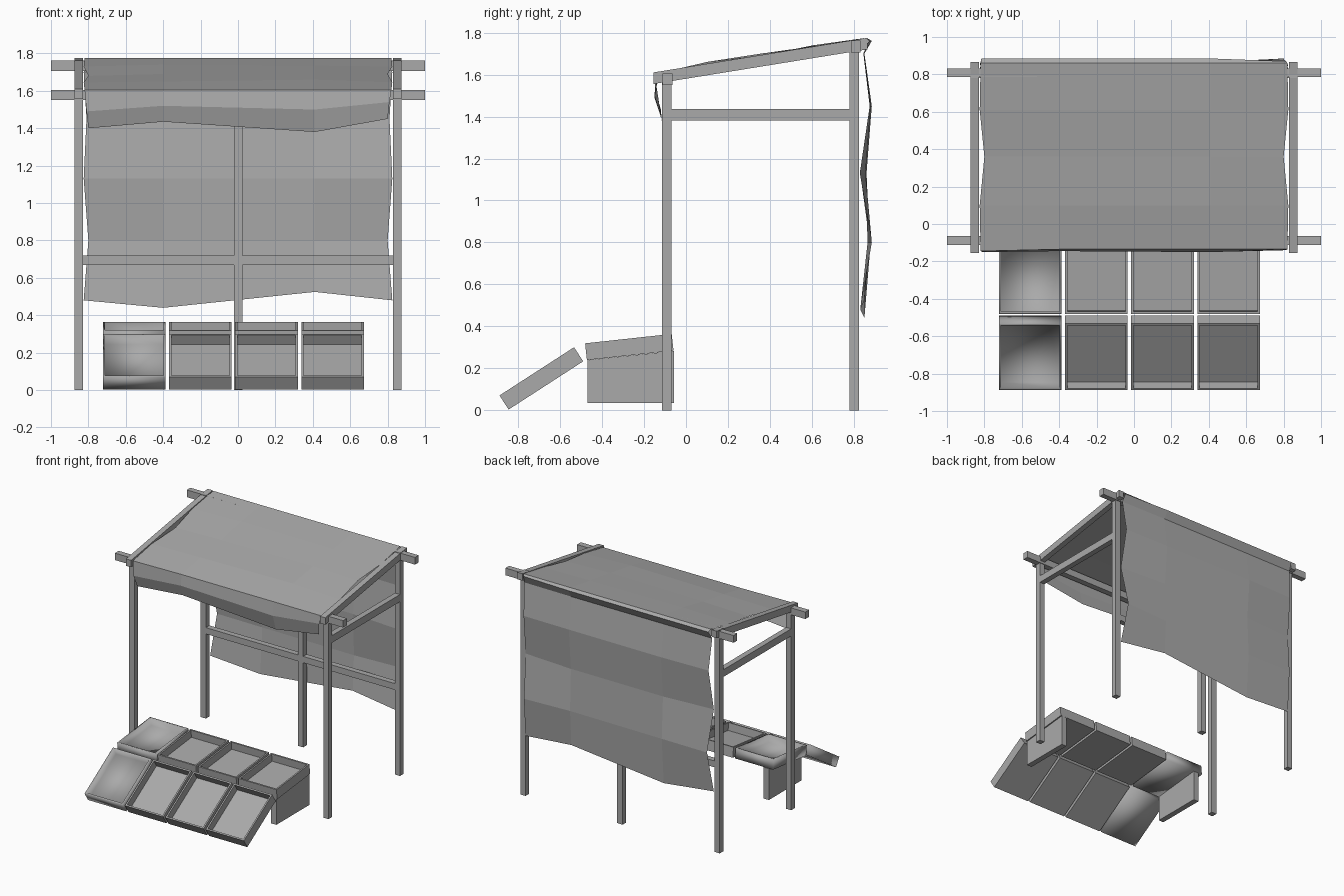
import bpy, bmesh, math
from mathutils import Matrix, Vector

if "Cube" in bpy.data.objects:
    bpy.data.objects.remove(bpy.data.objects["Cube"], do_unlink=True)

grey = bpy.data.materials.new("plain_grey")
grey.use_nodes = True
grey.diffuse_color = (0.4, 0.4, 0.4, 1)
grey.node_tree.nodes["Principled BSDF"].inputs["Base Color"].default_value = (0.4, 0.4, 0.4, 1)


def finish(bm, name):
    mesh = bpy.data.meshes.new(name)
    bm.to_mesh(mesh)
    bm.free()
    mesh.materials.append(grey)
    obj = bpy.data.objects.new(name, mesh)
    bpy.context.collection.objects.link(obj)
    return obj


def box_mesh(x, y, z):
    """Box given by (min, max) on each axis."""
    bm = bmesh.new()
    bmesh.ops.create_cube(bm, size=1)
    for v in bm.verts:
        v.co = [a[0] + (c + 0.5) * (a[1] - a[0]) for c, a in zip(v.co, (x, y, z))]
    return bm


def box(name, x, y, z):
    return finish(box_mesh(x, y, z), name)


FRONT, BACK = (-0.115, -0.07), (0.78, 0.825)

# Side frames: posts, rail and sloping rafter
for side, s in (("left", 1), ("right", -1)):
    x = tuple(sorted((s * 0.828, s * 0.873)))
    box(side + "_front_post", x, FRONT, (0, 1.61))
    box(side + "_back_post", x, BACK, (0, 1.765))
    box(side + "_side_rail", x, (-0.07, 0.78), (1.38, 1.437))
    bm = box_mesh(x, (-0.155, 0.865), (1.555, 1.61))
    for v in bm.verts:
        if v.co.y > 0:
            v.co.z += 0.165
    finish(bm, side + "_rafter")

# Cross beams, back rail and centre post
box("front_beam", (-1, 1), (-0.112, -0.065), (1.55, 1.605))
box("back_beam", (-1, 1), (0.787, 0.832), (1.705, 1.762))
box("back_rail", (-0.83, 0.83), BACK, (0.67, 0.72))
box("centre_post", (-0.022, 0.025), BACK, (0, 1.71))

# Cloth: rows run from the front hem over the roof to the back hem;
# each row holds half width, then y and z for the four columns
rows = [
    (0.80, (-0.12, -0.12, -0.115, -0.13), (1.40, 1.435, 1.38, 1.45)),
    (0.81, (-0.15, -0.145, -0.15, -0.14), (1.49, 1.52, 1.50, 1.54)),
    (0.82, (-0.145, -0.135, -0.135, -0.135), (1.605,) * 4),
    (0.825, (0.1,) * 4, (1.645, 1.65, 1.66, 1.645)),
    (0.80, (0.36,) * 4, (1.68, 1.69, 1.70, 1.69)),
    (0.825, (0.61,) * 4, (1.73, 1.74, 1.735, 1.73)),
    (0.82, (0.86,) * 4, (1.775,) * 4),
    (0.815, (0.885, 0.885, 0.885, 0.87), (1.76,) * 4),
    (0.825, (0.85, 0.85, 0.85, 0.845), (1.70,) * 4),
    (0.81, (0.875, 0.885, 0.88, 0.875), (1.45,) * 4),
    (0.825, (0.83, 0.86, 0.855, 0.828), (1.13,) * 4),
    (0.80, (0.88, 0.875, 0.865, 0.885), (0.80,) * 4),
    (0.825, (0.83, 0.85, 0.85, 0.83), (0.48, 0.44, 0.525, 0.48)),
]
bm = bmesh.new()
grid = [[bm.verts.new(p) for p in zip((-w, -0.4, 0.41, w), ys, zs)] for w, ys, zs in rows]
for a, b in zip(grid, grid[1:]):
    for i in range(3):
        bm.faces.new((a[i], a[i + 1], b[i + 1], b[i]))
finish(bm, "cloth_canopy")


# Open trays, built flat with the bottom front edge at the origin, then tilted
def tray(name, x, y, z, length, angle, smooth):
    bm = box_mesh((0, 0.335), (0, length), (0, 0.08))
    bm.normal_update()
    top = max(bm.faces, key=lambda f: f.calc_center_median().z)
    bmesh.ops.inset_region(bm, faces=[top], thickness=0.017)
    bmesh.ops.translate(bm, verts=bmesh.ops.extrude_discrete_faces(
        bm, faces=[top])["faces"][0].verts, vec=Vector((0, 0, -0.06)))
    bm.transform(Matrix.Translation((x, y, z)) @ Matrix.Rotation(math.radians(angle), 4, "X"))
    obj = finish(bm, name)
    if smooth:
        obj.data.shade_smooth()


for i in range(4):
    x = -0.722 + i * 0.3535
    tray(f"upper_tray_{i + 1}", x, -0.472, 0.24, 0.415, 6.2, i == 0)
    tray(f"lower_tray_{i + 1}", x, -0.845, 0.004, 0.423, 32.9, i == 0)

# Upright panels carrying the upper trays, cut to their slope
for name, x in (("right_stand", (-0.685, -0.64)), ("left_stand", (0.62, 0.665))):
    bm = box_mesh(x, (-0.47, -0.058), (0.035, 0.24))
    for v in bm.verts:
        if v.co.z > 0.1 and v.co.y > -0.2:
            v.co.z += 0.043
    finish(bm, name)
